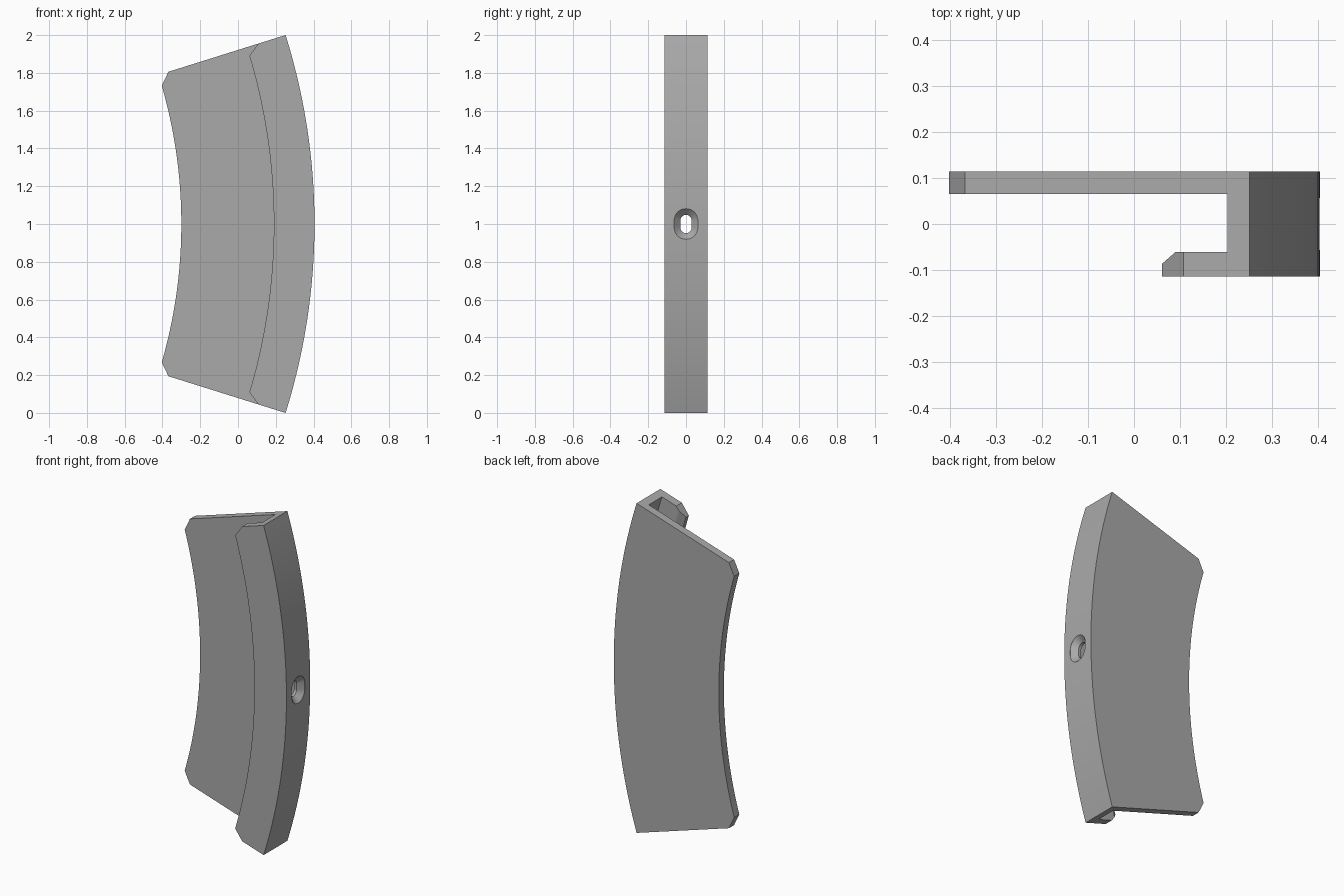
import bpy
import bmesh
from math import radians, sin, cos, pi

if "Cube" in bpy.data.objects:
    bpy.data.objects.remove(bpy.data.objects["Cube"])

CENTRE_X = -2.94
SEGMENTS = 48
FULL = 17.4          # half angle of the arc
PLATE_CUT = 16.1     # half angle at the clipped plate corners
LIP_CUT = 16.52      # half angle at the clipped lip corners

grey = bpy.data.materials.new("plain grey")
grey.use_nodes = True
colour = (0.4, 0.4, 0.4, 1)
grey.diffuse_color = colour
grey.node_tree.nodes["Principled BSDF"].inputs["Base Color"].default_value = colour


def make_object(name, bm):
    bmesh.ops.recalc_face_normals(bm, faces=bm.faces)
    mesh = bpy.data.meshes.new(name)
    bm.to_mesh(mesh)
    bm.free()
    mesh.materials.append(grey)
    obj = bpy.data.objects.new(name, mesh)
    bpy.context.collection.objects.link(obj)
    return obj


def bridge(bm, a, b):
    for i in range(len(a)):
        j = (i + 1) % len(a)
        bm.faces.new((a[i], a[j], b[j], b[i]))


# Channel section: radius, depth, half angle reached at that point
section = [
    (2.64, 0.065, PLATE_CUT), (2.64, 0.114, PLATE_CUT), (2.695, 0.114, FULL),
    (3.345, 0.114, FULL), (3.345, -0.114, FULL), (3.194, -0.114, FULL),
    (3.13, -0.114, LIP_CUT), (3.13, -0.087, LIP_CUT), (3.17, -0.061, 17.07),
    (3.194, -0.061, FULL), (3.295, -0.061, FULL), (3.295, 0.065, FULL),
    (2.695, 0.065, FULL),
]

# Curved channel swept along the arc, with clipped corners
bm = bmesh.new()
rings = []
for s in range(SEGMENTS + 1):
    t = 2 * s / SEGMENTS - 1
    rings.append([bm.verts.new((CENTRE_X + r * cos(radians(a) * t), y,
                                1 + r * sin(radians(a) * t)))
                  for r, y, a in section])
for a, b in zip(rings, rings[1:]):
    bridge(bm, a, b)
for ring in (rings[0], rings[-1]):
    bm.faces.new([ring[i] for i in (0, 1, 2, 12)])
    bm.faces.new(ring[5:10])
    bm.faces.new(ring[2:6] + ring[9:13])
channel = make_object("curved_channel", bm)

# Countersunk slot cutter: x position, end radius
bm = bmesh.new()
slots = []
for x, radius in ((0.44, 0.063), (0.404, 0.063), (0.372, 0.03), (0.3, 0.03)):
    ring = []
    for end in (0, 1):
        for k in range(17):
            ang = pi * (end + k / 16)
            shift = -0.018 if end else 0.018
            ring.append(bm.verts.new((x, radius * cos(ang),
                                      1 + shift + radius * sin(ang))))
    slots.append(ring)
for a, b in zip(slots, slots[1:]):
    bridge(bm, a, b)
bm.faces.new(slots[0])
bm.faces.new(slots[-1])
cutter = make_object("slot_cutter", bm)
cutter.hide_render = True

# Cut the screw slot through the outer wall
cut = channel.modifiers.new("screw_slot", "BOOLEAN")
cut.operation = "DIFFERENCE"
cut.solver = "EXACT"
cut.object = cutter
bpy.ops.object.select_all(action="DESELECT")
channel.select_set(True)
bpy.context.view_layer.objects.active = channel
bpy.ops.object.modifier_apply(modifier=cut.name)
bpy.data.objects.remove(cutter)
bpy.ops.object.shade_smooth_by_angle(angle=radians(20))
